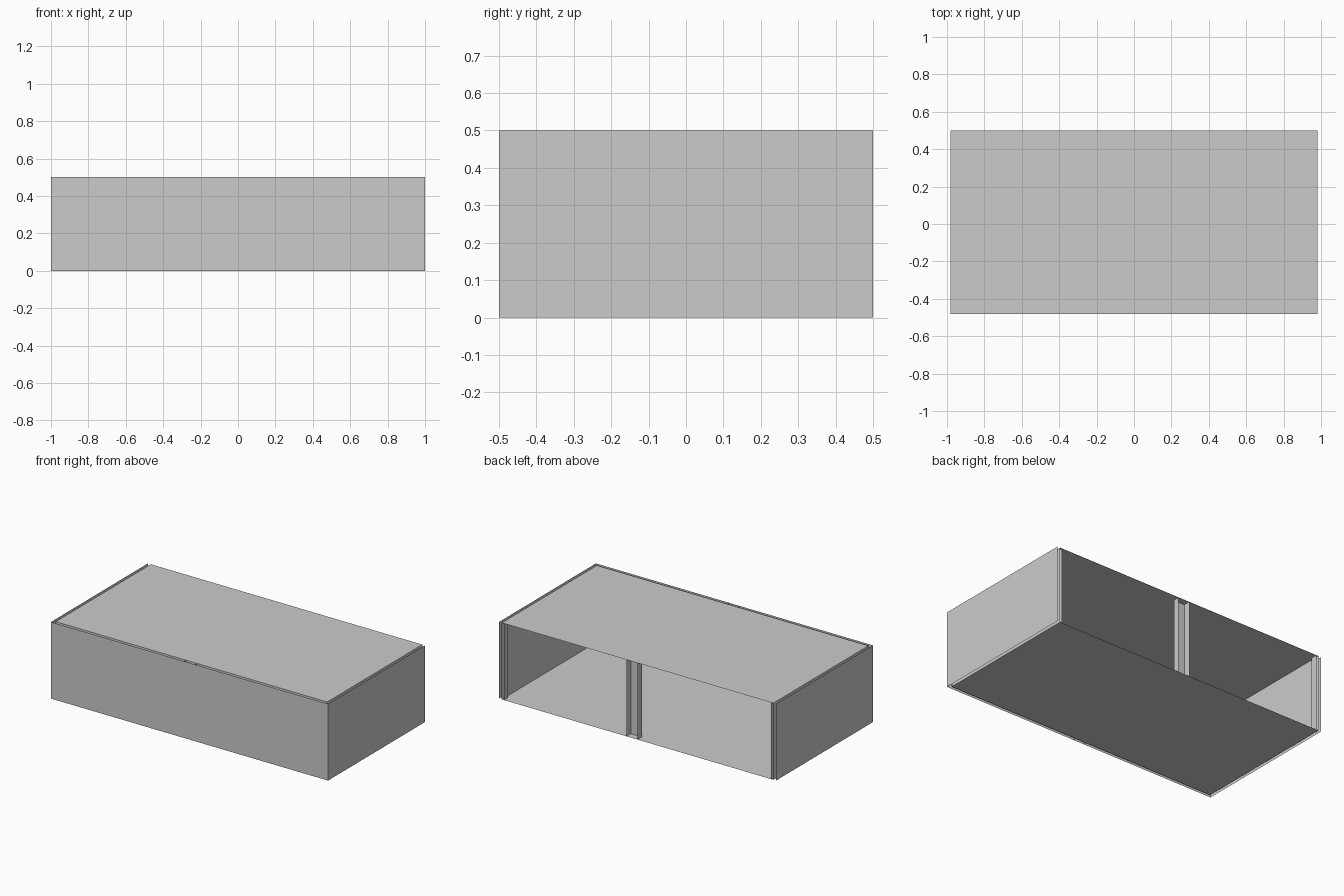
import bpy
import bmesh

cube = bpy.data.objects.get("Cube")
if cube:
    bpy.data.objects.remove(cube, do_unlink=True)

grey = bpy.data.materials.new("plain grey")
grey.use_nodes = True
COLOUR = (0.6, 0.6, 0.6, 1)
grey.diffuse_color = COLOUR
grey.node_tree.nodes["Principled BSDF"].inputs["Base Color"].default_value = COLOUR

H = 0.5      # height
BACK = 0.5   # open side
SKIN = 0.02  # gap between outer and inner wall skins
DEEP = 0.045 # depth of the door frame channels


def finish(name, bm):
    mesh = bpy.data.meshes.new(name)
    bm.to_mesh(mesh)
    bm.free()
    mesh.materials.append(grey)
    bpy.context.collection.objects.link(bpy.data.objects.new(name, mesh))


def sheet(name, path):
    """Thin upright wall following a plan path."""
    bm = bmesh.new()
    low = [bm.verts.new((x, y, 0)) for x, y in path]
    high = [bm.verts.new((x, y, H)) for x, y in path]
    for i in range(len(path) - 1):
        bm.faces.new((low[i], low[i + 1], high[i + 1], high[i]))
    finish(name, bm)


def panel(name, z, up):
    """Flat panel that fits inside the inner skin."""
    bm = bmesh.new()
    x, front = 1 - SKIN, -BACK + SKIN
    corners = [(-x, front), (x, front), (x, BACK), (-x, BACK)]
    face = bm.faces.new([bm.verts.new((a, b, z)) for a, b in corners])
    if not up:
        face.normal_flip()
    finish(name, bm)


def skin(name, inset):
    """Three wall sides, open at the back."""
    x, front = 1 - inset, -BACK + inset
    sheet(name, [(-x, BACK), (-x, front), (x, front), (x, BACK)])


def channel(name, x0, x1, y_open, y_web):
    """Three-sided upright channel."""
    sheet(name, [(x0, y_open), (x0, y_web), (x1, y_web), (x1, y_open)])


# Double walls and the two flat panels
skin("outer_wall", 0)
skin("inner_wall", SKIN)
panel("roof", H, True)
panel("floor", 0, False)

# Frame posts along the open back
channel("back_middle_post", 0.0, 0.08, BACK, BACK - DEEP)
for side, s in (("left", 1), ("right", -1)):
    channel(side + "_back_post", s * 0.965, s * (1 - SKIN), BACK, BACK - DEEP)

# Joint in the middle of the front wall
channel("front_middle_joint", -0.04, 0.04, -BACK, -BACK + SKIN)
